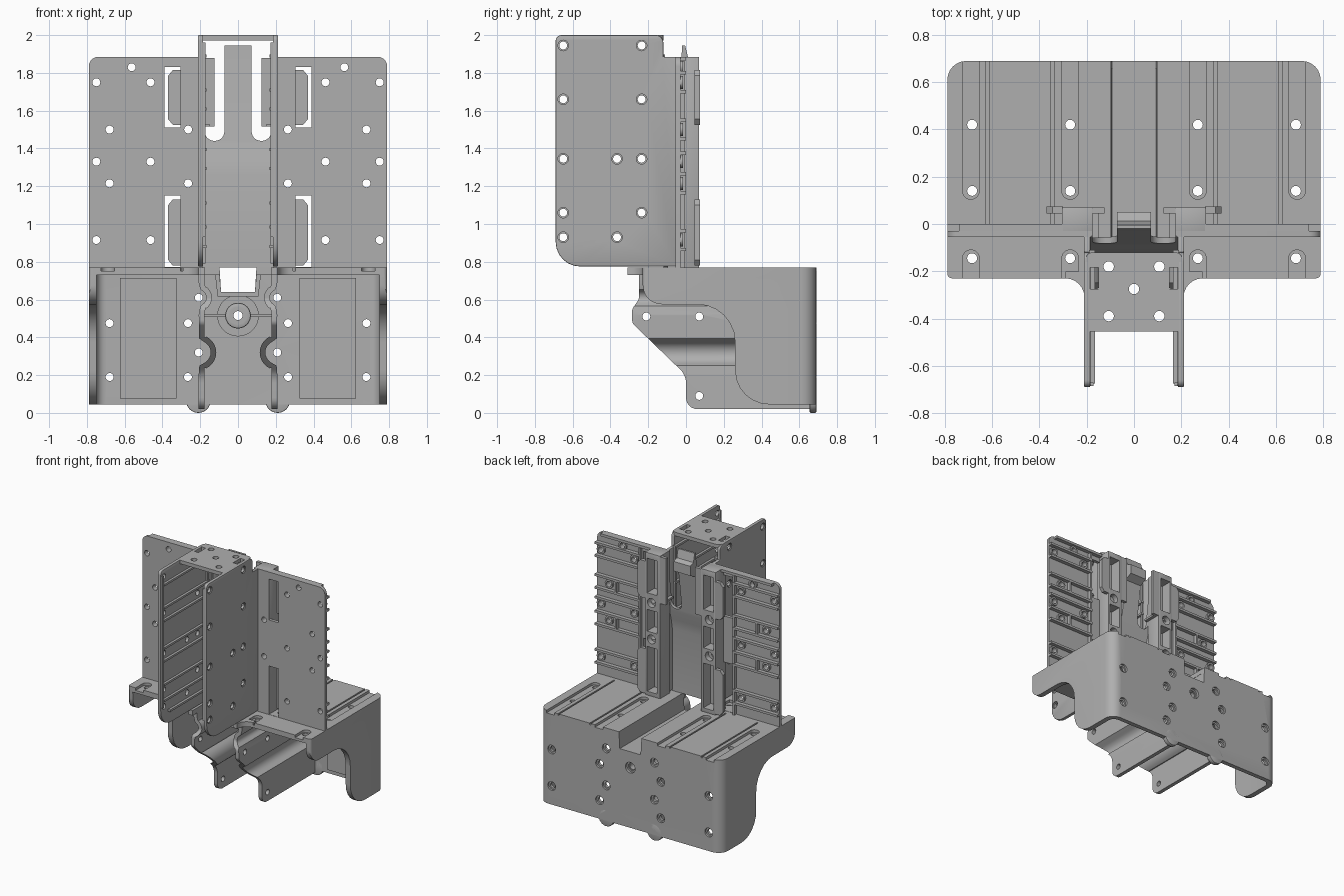
import bpy, bmesh, math
from mathutils import Vector

if "Cube" in bpy.data.objects:
    bpy.data.objects.remove(bpy.data.objects["Cube"])

grey = bpy.data.materials.new('mid_grey')
grey.diffuse_color = (.43, .43, .43, 1)
grey.use_nodes = True
grey.node_tree.nodes["Principled BSDF"].inputs["Base Color"].default_value = grey.diffuse_color

def place(axis, u, v, w):
    return {'x': (w, u, v), 'y': (u, w, v), 'z': (u, v, w)}[axis]

def fillet(pts, n=7):
    """Round every (u, v, r) corner of a profile."""
    out = []
    for i, p in enumerate(pts):
        if len(p) == 2:
            out.append(p)
            continue
        c = Vector(p[:2])
        d1 = (Vector(pts[i - 1][:2]) - c).normalized()
        d2 = (Vector(pts[(i + 1) % len(pts)][:2]) - c).normalized()
        half = d1.angle(d2) / 2
        a, b = c + d1 * p[2] / math.tan(half), c + d2 * p[2] / math.tan(half)
        o = c + (d1 + d2).normalized() * p[2] / math.sin(half)
        for k in range(n):
            t = k / (n - 1)
            ang = math.pi - 2 * half
            w1, w2 = math.sin((1 - t) * ang) / math.sin(ang), math.sin(t * ang) / math.sin(ang)
            out.append(tuple(o + (a - o) * w1 + (b - o) * w2))
    return out

def solids(name, parts, bevel=0.0):
    """One object from several (axis, profile, start, end) extrusions."""
    bm = bmesh.new()
    for axis, pts, a, b in parts:
        lo = [bm.verts.new(place(axis, u, v, a)) for u, v in pts]
        hi = [bm.verts.new(place(axis, u, v, b)) for u, v in pts]
        bm.faces.new(lo)
        bm.faces.new(hi)
        for i in range(len(pts)):
            j = (i + 1) % len(pts)
            bm.faces.new((lo[i], lo[j], hi[j], hi[i]))
    bmesh.ops.recalc_face_normals(bm, faces=bm.faces)
    me = bpy.data.meshes.new(name)
    bm.to_mesh(me)
    bm.free()
    me.materials.append(grey)
    ob = bpy.data.objects.new(name, me)
    bpy.context.collection.objects.link(ob)
    if bevel:
        m = ob.modifiers.new('bevel', 'BEVEL')
        m.width, m.segments, m.limit_method = bevel, 2, 'ANGLE'
        m.angle_limit = math.radians(40)
        apply(ob, m)
    return ob

def apply(ob, m):
    bpy.context.view_layer.objects.active = ob
    bpy.ops.object.modifier_apply(modifier=m.name)

def boolean(ob, parts, op='DIFFERENCE'):
    c = solids('cutter', parts)
    m = ob.modifiers.new('bool', 'BOOLEAN')
    m.operation, m.object, m.solver = op, c, 'EXACT'
    apply(ob, m)
    bpy.data.objects.remove(c)

def mirror(ob):
    apply(ob, ob.modifiers.new('mirror', 'MIRROR'))

def rect(u0, u1, v0, v1):
    return [(u0, v0), (u1, v0), (u1, v1), (u0, v1)]

def circle(u, v, r, n=20):
    return [(u + r * math.cos(2 * math.pi * i / n), v + r * math.sin(2 * math.pi * i / n)) for i in range(n)]

def holes(axis, spots, r, a, b):
    return [(axis, circle(u, v, r), a, b) for u, v in spots]

def both(spots):
    return [(s * u, v) for u, v in spots for s in (1, -1)]

# --- lower box shell: rounded plan crossed with the curved side profile
shell = solids('lower_shell', [('z', fillet([(-.79, -.23, .02), (.79, -.23, .02), (.79, .69, .08), (-.79, .69, .08)]), 0, .77)])
boolean(shell, [('x', fillet([(-.3, .77), (-.3, .72), (-.229, .72), (-.229, .575, .1), (.26, .575, .2), (.26, .045, .18),
                              (.8, .045), (.8, .8), (-.3, .8)]), -1, 1)], 'INTERSECT')
boolean(shell, [('z', fillet([(-.75, -.5), (.75, -.5), (.75, .655, .05), (-.75, .655, .05)]), -.1, .73)])
boolean(shell, [('y', [(-.09, .64), (.09, .64), (.105, .9), (-.105, .9)], -.5, 1)])
boolean(shell, [('z', rect(-.18, .18, -.5, -.12), .6, 1)])
# shallow slots around the top holes
slots = []
for x in (-.69, -.27, .27, .69):
    slots.append(('z', fillet([(x - .035, .8), (x - .035, .105, .034), (x + .035, .105, .034), (x + .035, .8)]), .75, .9))
    slots.append(('z', fillet([(x - .035, -.5), (x - .035, -.11, .034), (x + .035, -.11, .034), (x + .035, -.5)]), .75, .9))
boolean(shell, slots)
grooves = [('z', rect(x - .006, x + .006, .0, .8), .758, .9) for x in (-.62, -.345, .345, .62)]
boolean(shell, grooves)
boolean(shell, holes('z', both([(.27, .42), (.685, .42), (.27, .14), (.685, .14), (.27, -.145), (.685, -.145)]), .021, .6, .9))
back = both([(.265, .475), (.265, .19), (.68, .475), (.68, .19), (.208, .61), (.208, .32)])
boolean(shell, holes('y', back, .021, .5, .8) + holes('y', [(0, .515)], .03, .5, .8))
boolean(shell, holes('y', back, .034, .675, .8) + holes('y', [(0, .515)], .042, .67, .8))

solids('inner_pads', [('y', rect(s * .325, s * .625, .075, .715), .645, .657) for s in (1, -1)])
solids('bottom_lobes', [('y', circle(s * .21, .065, .065, 32), .655, .69) for s in (1, -1)], .005)
# front flange tabs next to the channel
arc = [(.29 - .08 * math.sin(t), -.31 + .08 * math.cos(t)) for t in [math.pi / 2 * k / 6 for k in range(6, -1, -1)]]
mirror(solids('flange_tab', [('z', [(.175, -.31)] + arc + [(.29, -.2), (.175, -.2)], .73, .77)]))

# --- trough under the clip opening
solids('trough', [('y', [(-.125, .77), (-.108, .615), (.108, .615), (.125, .77), (.1, .77), (.09, .64), (-.09, .64), (-.1, .77)], -.11, .68)])

# --- wavy inner walls with screw clearances
line = [(.193, .77), (.193, .69)]
for cz, r, a in ((.61, .055, 1.15), (.32, .078, 1.35)):
    line += [(.208 - r * math.cos(t), cz + r * math.sin(t)) for t in [a - 2 * a * k / 12 for k in range(13)]]
    line += [(.193, cz - r - .035)]
line.append((.193, .02))
left, right = [], []
for i, p in enumerate(line):
    d = (Vector(line[min(i + 1, len(line) - 1)]) - Vector(line[max(i - 1, 0)])).normalized()
    n = Vector((-d.y, d.x)) * .015
    left.append(tuple(Vector(p) + n))
    right.append(tuple(Vector(p) - n))
wall = solids('inner_wall', [('y', left + right[::-1], -.4, .67)])
boolean(wall, [('x', fillet([(-.25, .8), (-.25, .6, .03), (-.285, .55, .03), (-.285, .475, .04), (0, .2, .1), (0, .02, .06),
                             (.8, .02), (.8, .8)]), 0, .5)], 'INTERSECT')
boolean(wall, holes('x', [(-.21, .51), (.07, .51), (.07, .09)], .021, 0, .5))
mirror(wall)

# --- centre screw boss and its webs
boss = solids('screw_boss', [('y', circle(0, .515, .068, 32), .42, .66)], .008)
boolean(boss, [('y', circle(0, .515, .024), .3, .8), ('y', circle(0, .515, .045), .3, .46)])
ring = solids('boss_ring', [('y', circle(0, .515, .11, 36), .62, .66)])
boolean(ring, holes('y', [(0, .515)], .06, .3, .8))
solids('boss_web', [('y', rect(s * .06, s * .18, .507, .523), .46, .66) for s in (1, -1)])

# --- upper side plates with holes and hook windows
spots = [(.563, 1.83), (.75, 1.75), (.463, 1.75), (.264, 1.5), (.68, 1.5), (.463, 1.33), (.75, 1.33),
         (.264, 1.215), (.68, 1.215), (.463, .915), (.75, .915)]
drill = holes('y', spots, .021, -.2, .3)
plate = solids('side_plate', [('y', fillet([(.178, .75), (.79, .75), (.79, 1.885, .05), (.178, 1.885)]), -.055, -.03)])
boolean(plate, [('y', rect(.305, .39, 1.51, 1.83), -.2, .2), ('y', rect(.305, .39, .772, 1.15), -.2, .2)])
boolean(plate, drill)
mirror(plate)

# --- stiffening ribs and hole bosses on the rear of the plates
ribs = [('y', rect(.40, .79, z - .009, z + .009), -.035, 0)
        for z in (.865, .965, 1.165, 1.265, 1.375, 1.45, 1.55, 1.7, 1.8)]
ribs += [('y', rect(.40, .415, .77, 1.86), -.035, -.005), ('y', rect(.30, .74, 1.865, 1.885), -.035, 0),
         ('y', rect(.60, .614, 1.165, 1.265), -.035, 0), ('y', rect(.60, .614, 1.45, 1.55), -.035, 0)]
mirror(solids('plate_ribs', ribs))
bosses = solids('plate_bosses', holes('y', [p for p in spots if p[0] > .3], .034, -.035, -.015))
boolean(bosses, drill)
mirror(bosses)

# --- rear rails with pockets and hooked caps
rail = solids('rear_rail', [('y', rect(.175, .305, .76, 1.885), -.05, .07)], .004)
boolean(rail, [('y', rect(.2, .288, a, b), -.02, .2) for a, b in ((1.57, 1.84), (1.27, 1.44), (.8, 1.15))])
boolean(rail, drill)
boolean(rail, holes('y', [(.25, 1.5), (.25, 1.215)], .035, .03, .2))
mirror(rail)
caps = []
for a, b in ((1.525, 1.815), (.78, 1.13)):
    caps.append(('y', [(.3, a), (.345, a), (.37, a + .03), (.37, b - .03), (.345, b), (.3, b)], .045, .073))
caps.append(('y', rect(.125, .18, 1.515, 1.88), .045, .07))
caps.append(('x', [(-.06, 1.515), (.07, 1.515), (.07, 1.53), (-.06, 1.53)], .15, .18))
mirror(solids('hook_caps', caps))

# --- centre panel with flexible clip tongue
panel = solids('clip_panel', [('x', [(-.12, .77), (-.12, 1.26), (-.105, 1.34), (-.085, 1.42), (-.025, 1.87), (-.02, 1.945), (-.005, 1.945),
                                     (.012, 1.88), (.05, 1.865), (.05, 1.79), (-.01, 1.76), (-.058, 1.42),
                                     (-.08, 1.34), (-.095, 1.26), (-.095, .77)], -.188, .188)])
boolean(panel, [('y', fillet([(s * .072, 2.1), (s * .072, 1.44, .05), (s * .176, 1.44, .05), (s * .176, 1.7),
                              (s * .3, 1.7), (s * .3, 2.1)]), -.3, .3) for s in (1, -1)])

# --- front channel: side walls, inner ribs and top plate
chan = solids('channel_wall', [('x', fillet([(-.69, 2, .03), (-.69, .775, .13), (-.05, .775), (-.05, 1.885), (-.12, 1.885),
                                             (-.12, 2, .04)]), .185, .212)], .005)
side = [(-.65, 1.945), (-.235, 1.945), (-.65, 1.66), (-.235, 1.66), (-.65, 1.345), (-.365, 1.345), (-.235, 1.345),
        (-.65, 1.06), (-.235, 1.06), (-.65, .93), (-.365, .93)]
boolean(chan, holes('x', side, .021, 0, .4))
boolean(chan, holes('x', side, .028, .204, .4))
mirror(chan)
inner = [('x', rect(-.675 if z > .9 else -.6, -.11, z - .008, z + .008), .166, .19)
         for z in (.88, .985, 1.11, 1.295, 1.395, 1.61, 1.71, 1.89)]
inner += [('x', rect(-.685, -.67, .93, 1.96), .172, .19), ('x', rect(-.13, -.115, .79, 1.88), .172, .19)]
mirror(solids('channel_ribs', inner))
top = solids('channel_top', [('z', fillet([(-.205, -.455), (.205, -.455), (.205, -.12, .03), (-.205, -.12, .03)]), 1.972, 2)])
boolean(top, holes('z', [(.107, -.18), (-.107, -.18), (0, -.275), (.107, -.39), (-.107, -.39)], .022, 1.8, 2.2)
        + [('z', rect(s * .15, s * .19, -.275, -.185), 1.8, 2.2) for s in (1, -1)])

# --- smooth shading with sharp edges kept
for ob in bpy.context.scene.objects:
    ob.select_set(True)
bpy.context.view_layer.objects.active = shell
bpy.ops.object.shade_smooth_by_angle(angle=math.radians(30))
